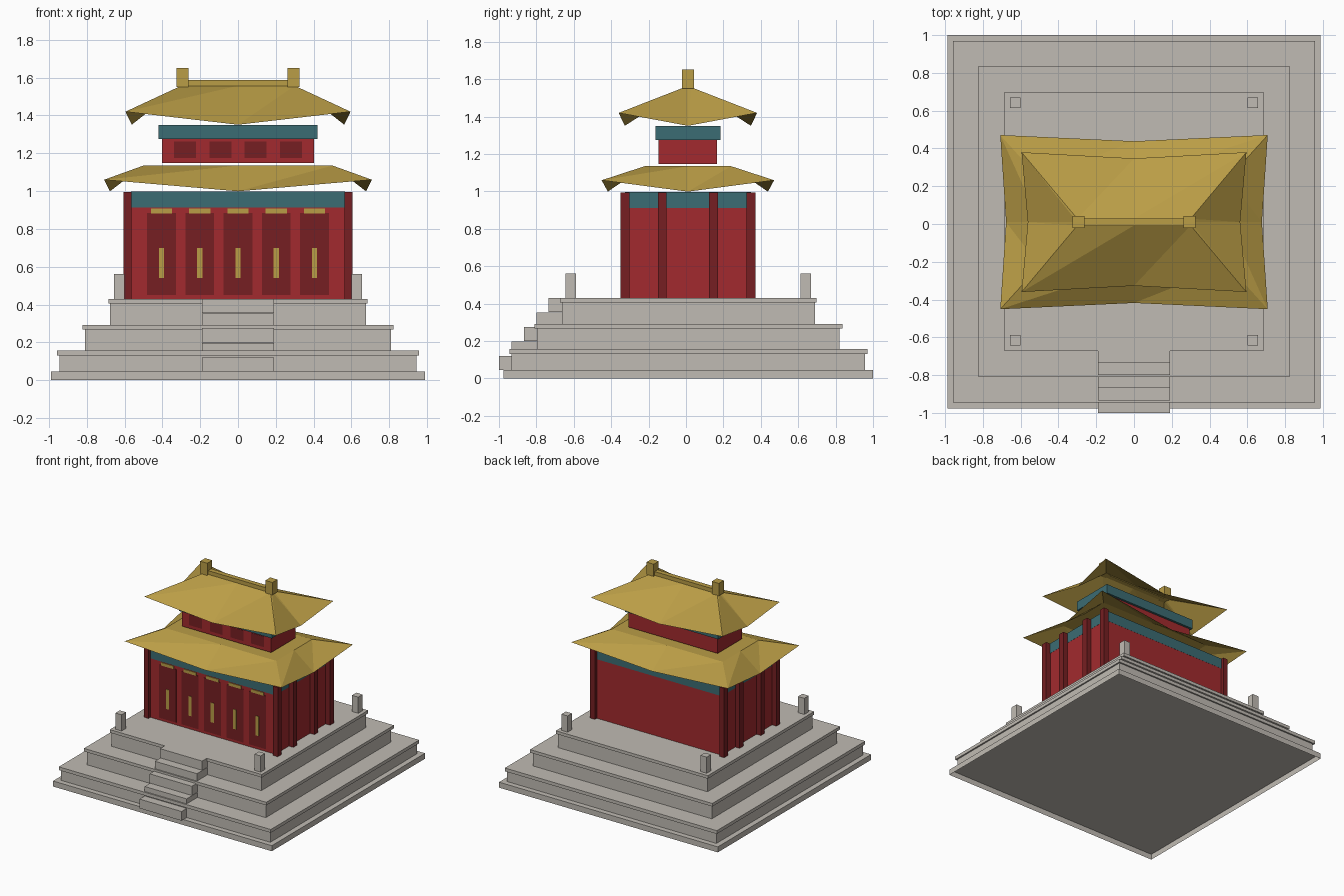
import bpy, bmesh

if "Cube" in bpy.data.objects:
    bpy.data.objects.remove(bpy.data.objects["Cube"], do_unlink=True)

TY = 0.0125          # centre of the terraces in y
CY = 0.0100          # centre of the hall in y


def material(name, r, g, b):
    lin = [((c / 255 + 0.055) / 1.055) ** 2.4 for c in (r, g, b)]
    m = bpy.data.materials.new(name)
    m.use_nodes = True
    m.diffuse_color = (*lin, 1)
    m.node_tree.nodes["Principled BSDF"].inputs["Base Color"].default_value = (*lin, 1)
    return m


STONE = material("grey stone", 192, 187, 179)
RED = material("wall red", 162, 42, 46)
DARK = material("dark red", 118, 31, 34)
TEAL = material("teal trim", 59, 108, 115)
GOLD = material("roof gold", 186, 157, 70)


def finish(name, bm, mat):
    me = bpy.data.meshes.new(name)
    bm.to_mesh(me)
    bm.free()
    me.materials.append(mat)
    ob = bpy.data.objects.new(name, me)
    bpy.context.collection.objects.link(ob)
    return ob


def box(name, x, y, z, mat, open_bottom=False):
    """Box from (min, max) pairs on each axis."""
    bm = bmesh.new()
    bmesh.ops.create_cube(bm, size=1)
    if open_bottom:
        bm.normal_update()
        under = [f for f in bm.faces if f.normal.z < -0.5]
        bmesh.ops.delete(bm, geom=under, context='FACES_ONLY')
    for v in bm.verts:
        v.co = [p[0] if c < 0 else p[1] for c, p in zip(v.co, (x, y, z))]
    return finish(name, bm, mat)


def block(name, hx, hy, z0, z1, mat, x=0, y=CY, open_bottom=False):
    """Box from half sizes about a centre."""
    return box(name, (x - hx, x + hx), (y - hy, y + hy), (z0, z1), mat, open_bottom)


def ring(corner, mid, corner_z, mid_z):
    """Eight points anticlockwise from the front right corner: corners and side middles."""
    (cx, cy), (mx, my) = corner, mid
    steps = [(-1, -1), (0, -1), (1, -1), (1, 0), (1, 1), (0, 1), (-1, 1), (-1, 0)]
    return [(sx * cx, CY + sy * cy, corner_z) if sx and sy else
            (sx * mx, CY + sy * my, mid_z) for sx, sy in steps]


def roof(name, eave, top):
    """Open shell with upturned corners."""
    bm = bmesh.new()
    low = [bm.verts.new(p) for p in eave]
    up = [bm.verts.new(p) for p in top]
    for i in range(8):
        j = (i + 1) % 8
        bm.faces.new((low[i], low[j], up[j]))
        bm.faces.new((low[i], up[j], up[i]))
    bm.faces.new(up)
    return finish(name, bm, GOLD)


# Stepped terraces, each a body with a projecting lip, on a hollow base
block("base_plate", 0.988, 0.988, 0, 0.045, STONE, y=TY, open_bottom=True)
for n, (half, z0, z1, z2, lip) in enumerate([(0.945, 0.045, 0.13, 0.157, 0.957),
                                             (0.808, 0.157, 0.267, 0.292, 0.823),
                                             (0.676, 0.292, 0.405, 0.43, 0.686)], 1):
    block(f"terrace_{n}", half, half, z0, z1, STONE, y=TY)
    block(f"terrace_{n}_lip", lip, lip, z1, z2, STONE, y=TY)

# Front stairs
for n in range(5):
    top = 0.12 + 0.0775 * n
    box(f"stair_{n + 1}", (-0.19, 0.19), (-1 + 0.0665 * n, -0.66), (top - 0.075, top), STONE)

# Corner posts of the top terrace
for sx in (-1, 1):
    for sy in (-1, 1):
        block("terrace_post", 0.028, 0.028, 0.43, 0.562, STONE, sx * 0.628, TY + sy * 0.629)

# Main hall with square columns on the corners and ends
block("hall_wall", 0.565, 0.336, 0.43, 0.912, RED)
block("hall_band", 0.566, 0.337, 0.912, 0.997, TEAL)
for sx in (-1, 1):
    for y in (-0.337, -0.137, 0.137, 0.337):
        block("hall_column", 0.021, 0.024, 0.43, 0.995, DARK, sx * 0.584, CY + y)

# Doors with gold lintels and handles
front = CY - 0.336
for n in range(-2, 3):
    x = n * 0.2025
    block("door", 0.076, 0.003, 0.45, 0.884, DARK, x, front)
    block("door_handle", 0.014, 0.003, 0.54, 0.70, GOLD, x, front - 0.003)
    block("door_lintel", 0.056, 0.003, 0.882, 0.907, GOLD, x, front - 0.003)

# Lower roof
roof("lower_roof", ring((0.708, 0.461), (0.677, 0.428), 1.06, 0.999),
     ring((0.5, 0.231), (0.5, 0.231), 1.135, 1.135))

# Upper storey with windows
block("upper_wall", 0.402, 0.156, 1.148, 1.278, RED)
block("upper_band", 0.42, 0.174, 1.275, 1.35, TEAL)
for n in range(4):
    block("upper_window", 0.058, 0.002, 1.175, 1.262, DARK, (n - 1.5) * 0.187, CY - 0.156)

# Upper roof, ridge and finials
roof("upper_roof", ring((0.595, 0.370), (0.562, 0.337), 1.42, 1.351),
     ring((0.3, 0.018), (0.3, 0.018), 1.557, 1.557))
block("roof_ridge", 0.28, 0.02, 1.55, 1.587, GOLD)
for sx in (-1, 1):
    block("ridge_finial", 0.032, 0.032, 1.55, 1.652, GOLD, sx * 0.294)
